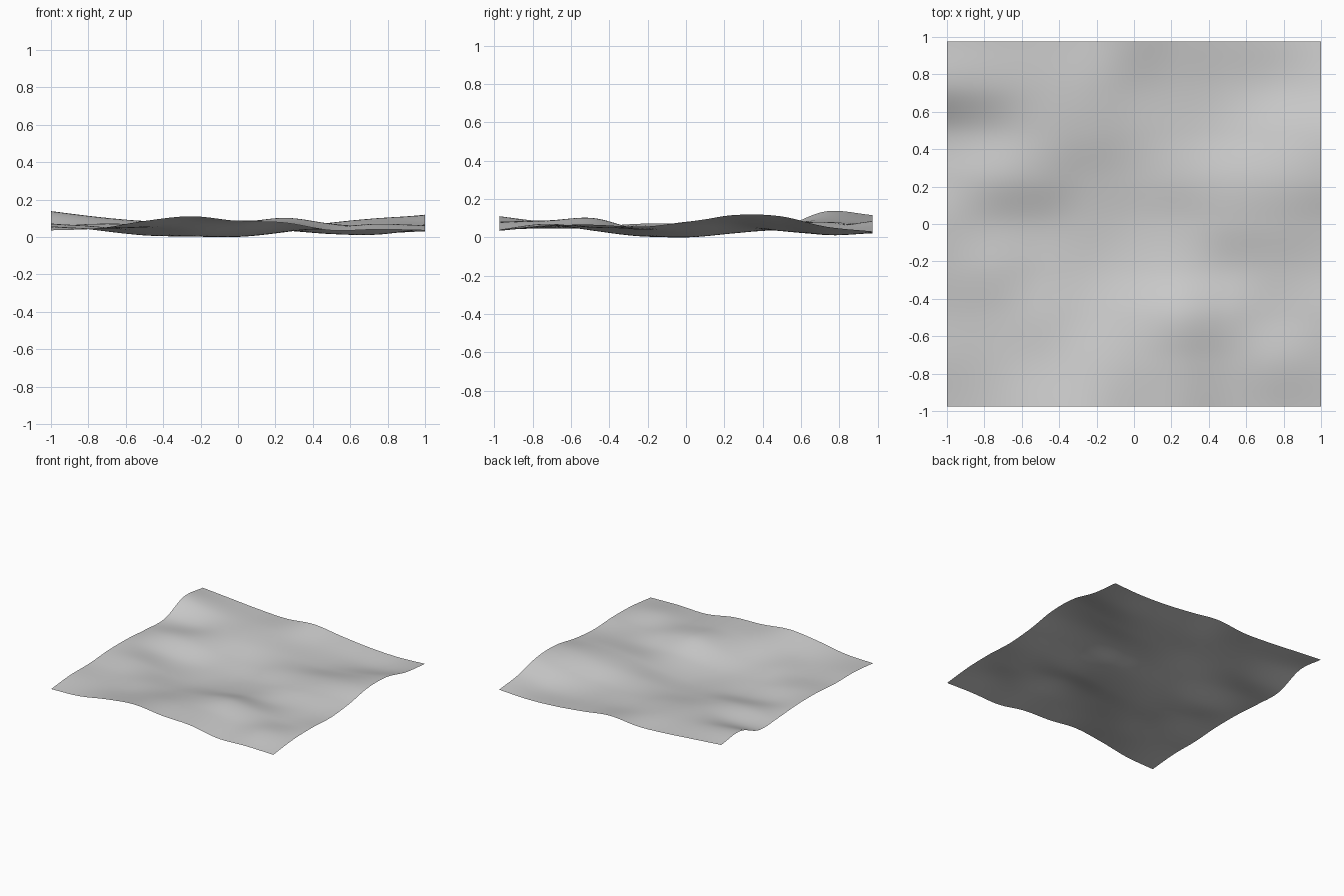
import bpy
import bmesh

cube = bpy.data.objects.get("Cube")
if cube:
    bpy.data.objects.remove(cube)

HALF_X, HALF_Y = 1.0, 0.975
SEGMENTS = 72

# Cross-section profiles of the ground from back to front, heights in hundredths
PROFILES = [
    (12, 10, 8, 7, 9, 6, 3.5, 2.5, 3.5),
    (14, 11, 9, 8, 5.5, 4, 2, 2, 6),
    (5.5, 6, 8, 7, 4.5, 4, 4, 7, 11.5),
    (6, 7.5, 6.5, 3.5, 2.5, 5, 8, 10.5, 12),
    (7.5, 4, 1.5, 1, 0.5, 3, 7, 8.5, 8),
    (7.5, 6, 2.5, 1, 2, 4.5, 4.5, 5.5, 6),
    (6, 5, 5, 4, 7, 10.5, 7.5, 5.5, 7),
    (6, 5, 6, 8, 9, 9, 6, 7.5, 6.5),
    (4, 5, 9, 11.5, 9, 8, 4, 4.5, 4),
]


def smooth_sample(values, t):
    """Catmull-Rom curve through evenly spaced values, t from 0 to 1."""
    last = len(values) - 1
    i = min(int(t * last), last - 1)
    f = t * last - i
    b, c = values[i], values[i + 1]
    a = values[i - 1] if i > 0 else 2 * b - c
    d = values[i + 2] if i + 2 <= last else 2 * c - b
    return b + f * (c - a + f * (2 * a - 5 * b + 4 * c - d + f * (3 * (b - c) + d - a))) / 2


def ground_height(x, y):
    across = (x / HALF_X + 1) / 2
    along = (1 - y / HALF_Y) / 2
    column = [smooth_sample(profile, across) for profile in PROFILES]
    return smooth_sample(column, along) / 100


# Terrain sheet: a grid lofted through the profiles
bm = bmesh.new()
bmesh.ops.create_grid(bm, x_segments=SEGMENTS, y_segments=SEGMENTS, size=1)
for v in bm.verts:
    v.co.x *= HALF_X
    v.co.y *= HALF_Y
    v.co.z = ground_height(v.co.x, v.co.y)
lowest = min(v.co.z for v in bm.verts)
for v in bm.verts:
    v.co.z -= lowest
for face in bm.faces:
    face.smooth = True

mesh = bpy.data.meshes.new("terrain")
bm.to_mesh(mesh)
bm.free()
terrain = bpy.data.objects.new("terrain", mesh)
bpy.context.collection.objects.link(terrain)

# Plain light grey surface
grey = bpy.data.materials.new("light_grey")
grey.use_nodes = True
colour = (0.6, 0.6, 0.6, 1)
grey.diffuse_color = colour
grey.node_tree.nodes["Principled BSDF"].inputs["Base Color"].default_value = colour
mesh.materials.append(grey)
